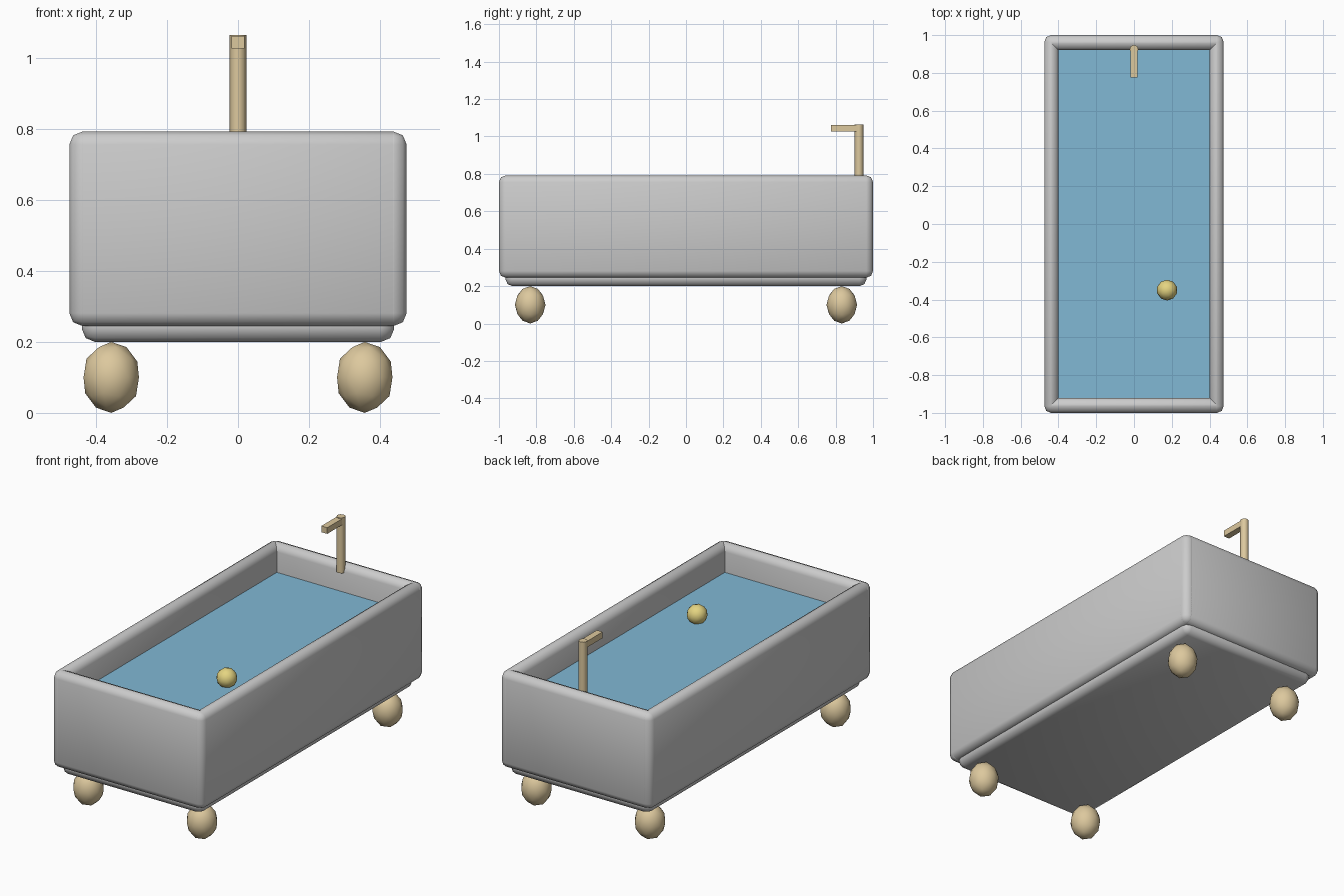
import bpy, bmesh
from math import radians
from mathutils import Matrix

if "Cube" in bpy.data.objects:
    bpy.data.objects.remove(bpy.data.objects["Cube"])


def material(name, rgb):
    m = bpy.data.materials.new(name)
    m.diffuse_color = (*rgb, 1)
    m.use_nodes = True
    m.node_tree.nodes["Principled BSDF"].inputs["Base Color"].default_value = m.diffuse_color
    return m


BRASS = material("brass", (0.72, 0.58, 0.34))
WATER = material("water", (0.22, 0.48, 0.66))
YELLOW = material("yellow", (0.78, 0.66, 0.22))


def finish(name, bm, mat=None, smooth=50):
    me = bpy.data.meshes.new(name)
    bm.to_mesh(me)
    bm.free()
    ob = bpy.data.objects.new(name, me)
    bpy.context.collection.objects.link(ob)
    if mat:
        me.materials.append(mat)
    if smooth:
        bpy.ops.object.select_all(action='DESELECT')
        ob.select_set(True)
        bpy.context.view_layer.objects.active = ob
        bpy.ops.object.shade_smooth_by_angle(angle=radians(smooth))
    return ob


def box(name, lo, hi, bevel=0, mat=None):
    bm = bmesh.new()
    centre = [(a + b) / 2 for a, b in zip(lo, hi)]
    size = [b - a for a, b in zip(lo, hi)]
    bmesh.ops.create_cube(bm, size=1, matrix=Matrix.LocRotScale(centre, None, size))
    if bevel:
        bmesh.ops.bevel(bm, geom=bm.edges[:], offset=bevel, segments=2,
                        profile=0.5, affect='EDGES')
    return finish(name, bm, mat, 50 if bevel else 0)


def ball(name, centre, radii, mat):
    bm = bmesh.new()
    bmesh.ops.create_icosphere(bm, subdivisions=2, radius=1,
                               matrix=Matrix.LocRotScale(centre, None, radii))
    return finish(name, bm, mat)


# Tub floor and the four rounded walls, overlapping at the corners
box("tub_floor", (-0.44, -0.965, 0.2), (0.44, 0.965, 0.29), 0.037)
for side, s in (("left", -1), ("right", 1)):
    xs = sorted((s * 0.4, s * 0.475))
    box(side + "_wall", (xs[0], -1, 0.245), (xs[1], 1, 0.792), 0.036)
for end, s in (("front", -1), ("back", 1)):
    ys = sorted((s * 0.92, s * 1.0))
    box(end + "_wall", (-0.475, ys[0], 0.245), (0.475, ys[1], 0.792), 0.036)

# Ball feet
for side, x in (("left", -0.357), ("right", 0.357)):
    for end, y in (("front", -0.833), ("back", 0.833)):
        ball(f"{end}_{side}_foot", (x, y, 0.1), (0.082, 0.082, 0.1), BRASS)

# Water surface and floating ball
box("water", (-0.41, -0.93, 0.61), (0.41, 0.93, 0.64), 0, WATER)
ball("floating_ball", (0.175, -0.35, 0.68), (0.055, 0.055, 0.055), YELLOW)

# Tap: upright pipe and square spout
bm = bmesh.new()
bmesh.ops.create_cone(bm, cap_ends=True, segments=8, radius1=0.0235, radius2=0.0235,
                      depth=0.315, matrix=Matrix.Translation((0, 0.925, 0.9075)))
finish("tap_pipe", bm, BRASS)
box("tap_spout", (-0.0185, 0.775, 1.026), (0.0185, 0.925, 1.061), 0, BRASS)
